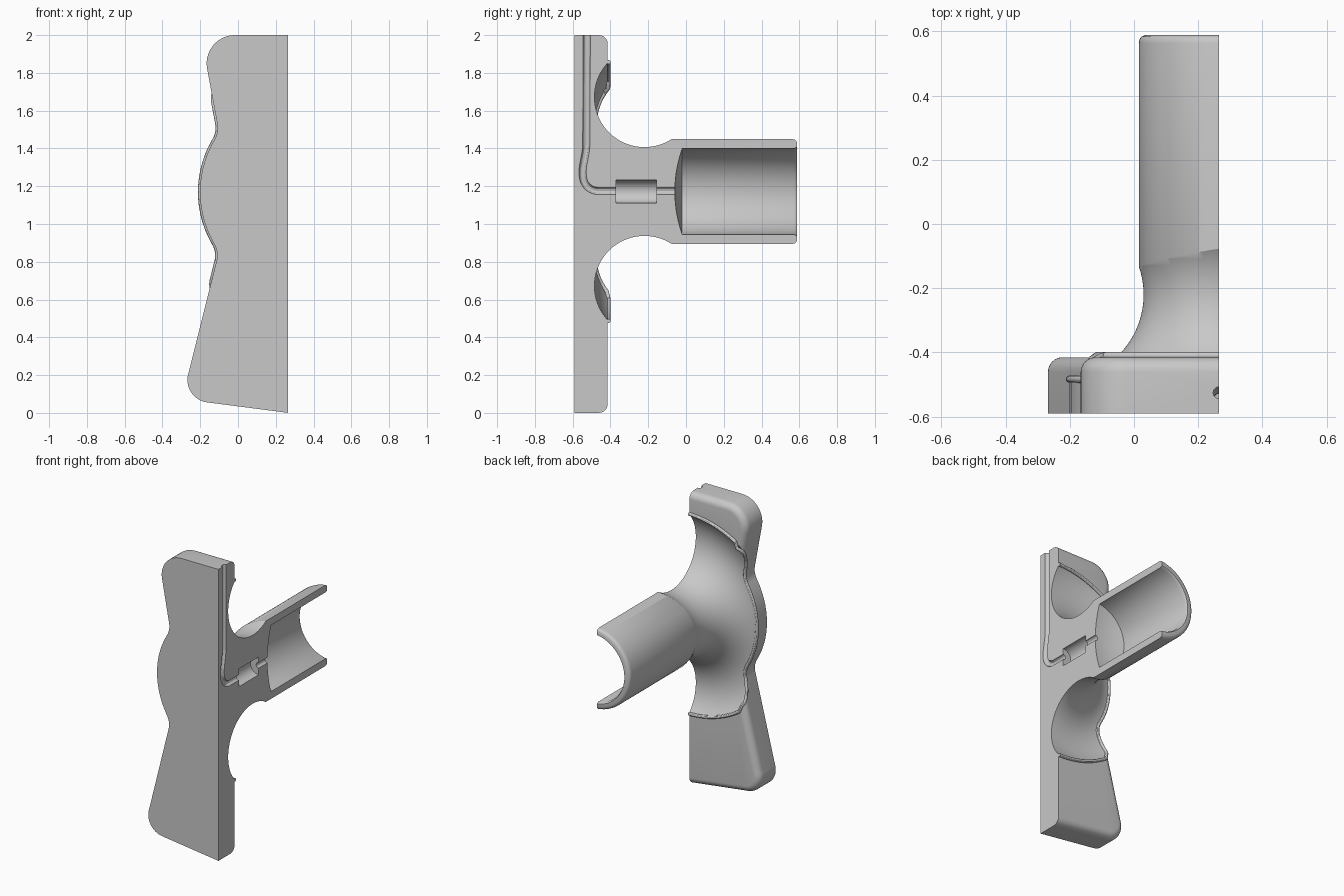
import bpy, bmesh, math
from mathutils import Vector

if "Cube" in bpy.data.objects:
    bpy.data.objects.remove(bpy.data.objects["Cube"])

CUT_X, AXIS_Z = 0.265, 1.172          # section plane and height of the grip axis
FRONT, BACK, EDGE = -0.59, -0.415, 0.045
RING, GROOVE, GROOVE_Y, LIP = 0.5, 0.265, -0.22, 0.685

grey = bpy.data.materials.new("light_grey")
grey.use_nodes = True
grey.diffuse_color = (0.58, 0.58, 0.58, 1)
grey.node_tree.nodes["Principled BSDF"].inputs["Base Color"].default_value = grey.diffuse_color


def link(name, bm):
    bmesh.ops.recalc_face_normals(bm, faces=bm.faces[:])
    mesh = bpy.data.meshes.new(name)
    bm.to_mesh(mesh)
    bm.free()
    obj = bpy.data.objects.new(name, mesh)
    bpy.context.collection.objects.link(obj)
    return obj


def fillet(corners, closed, steps=14):
    """Round the corners (a, b, radius) of a 2D path."""
    out, n = [], len(corners)
    for i, (a, b, r) in enumerate(corners):
        p = Vector((a, b))
        if r == 0 or (not closed and i in (0, n - 1)):
            out.append(p)
            continue
        u = (Vector(corners[i - 1][:2]) - p).normalized()
        v = (Vector(corners[(i + 1) % n][:2]) - p).normalized()
        half = u.angle(v) / 2
        centre = p + (u + v).normalized() * r / math.sin(half)
        start = p + u * r / math.tan(half) - centre
        sweep = math.pi - 2 * half
        sign = 1 if start.y * u.x - start.x * u.y > 0 else -1
        for k in range(steps + 1):
            t = sign * sweep * k / steps
            c, s = math.cos(t), math.sin(t)
            out.append(centre + Vector((start.x * c - start.y * s, start.x * s + start.y * c)))
    return out


def lathe(name, profile, x=CUT_X, z=AXIS_Z, steps=96):
    """Spin a (radius, y) profile around an axis along y."""
    bm = bmesh.new()
    verts = [bm.verts.new((x + r, y, z)) for r, y in profile]
    edges = [bm.edges.new(pair) for pair in zip(verts, verts[1:])]
    bmesh.ops.spin(bm, geom=verts + edges, cent=(x, 0, z), axis=(0, 1, 0),
                   angle=math.tau, steps=steps)
    bmesh.ops.remove_doubles(bm, verts=bm.verts[:], dist=0.0001)
    return link(name, bm)


def tube(name, points, radius):
    curve = bpy.data.curves.new(name, "CURVE")
    curve.dimensions = "3D"
    curve.bevel_depth, curve.bevel_resolution, curve.use_fill_caps = radius, 4, True
    spline = curve.splines.new("POLY")
    spline.points.add(len(points) - 1)
    for sp, p in zip(spline.points, points):
        sp.co = (*p, 1)
    temp = bpy.data.objects.new(name + "_path", curve)
    bpy.context.collection.objects.link(temp)
    bpy.context.view_layer.update()
    bm = bmesh.new()
    mesh = bpy.data.meshes.new_from_object(temp.evaluated_get(bpy.context.evaluated_depsgraph_get()))
    bm.from_mesh(mesh)
    bpy.data.objects.remove(temp)
    bmesh.ops.remove_doubles(bm, verts=bm.verts[:], dist=0.00001)
    return link(name, bm)


def combine(obj, tool, operation):
    mod = obj.modifiers.new("boolean", "BOOLEAN")
    mod.operation, mod.object, mod.solver = operation, tool, "EXACT"
    bpy.context.view_layer.update()
    mesh = bpy.data.meshes.new_from_object(obj.evaluated_get(bpy.context.evaluated_depsgraph_get()))
    obj.modifiers.clear()
    obj.data = mesh
    bpy.data.objects.remove(tool)


# Back plate: waisted outline with a bulge, rounded along its rear edge
outline = fillet([(0.6, 2, 0), (-0.196, 2, 0.15), (-0.102, 1.487, 0.12), (-0.281, 1.17, 0.54),
                  (-0.102, 0.851, 0.12), (-0.297, 0.073, 0.12), (0.6, -0.043, 0)], True)
bm = bmesh.new()
front = [bm.verts.new((p.x, FRONT, p.y)) for p in outline]
rear = [bm.verts.new((p.x, BACK, p.y)) for p in outline]
bm.faces.new(front)
bm.faces.new(rear[::-1])
for i in range(len(outline)):
    bm.faces.new((front[i - 1], front[i], rear[i], rear[i - 1]))
bmesh.ops.recalc_face_normals(bm, faces=bm.faces[:])
rim = [e for e in bm.edges if all(v.co.y > BACK - 0.001 for v in e.verts)]
bmesh.ops.bevel(bm, geom=rim, offset=EDGE, segments=6, profile=0.5, affect="EDGES")
body = link("sectioned_body", bm)

# Neck and round grip, then the concave ring scooped around the neck
combine(body, lathe("neck", [(0, -0.48), (0.49, -0.48), (0.49, -0.2), (0, -0.2)]), "UNION")
grip = [(0, -0.5), (0.279, -0.5), (0.279, 0.563), (0.277, 0.575), (0.271, 0.583), (0.26, 0.588), (0, 0.588)]
combine(body, lathe("grip", grip, x=0.294), "UNION")
bpy.ops.mesh.primitive_torus_add(major_radius=RING, minor_radius=GROOVE, major_segments=128,
                                 minor_segments=72, location=(CUT_X, GROOVE_Y, AXIS_Z),
                                 rotation=(math.pi / 2, 0, 0))
combine(body, bpy.context.object, "DIFFERENCE")

# Bore with a shallow domed end
bore = [(0.2295 * k / 6, -0.06 + 0.04 * (k / 6) ** 2) for k in range(7)]
bore += [(0.2295, 0.572), (0.234, 0.582), (0.245, 0.6), (0, 0.6)]
combine(body, lathe("bore", bore, x=0.294), "DIFFERENCE")

# Cable channel and its wider chamber
path = fillet([(-0.525, 2.1, 0), (-0.528, 1.4, 0.3), (-0.55, 1.28, 0.2),
               (-0.535, 1.175, 0.08), (0, 1.175, 0)], False, 8)
combine(body, tube("channel", [(CUT_X, p.x, p.y) for p in path], 0.019), "DIFFERENCE")
chamber = [(0, -0.37), (0.061, -0.37), (0.061, -0.155), (0, -0.155)]
combine(body, lathe("chamber", chamber, steps=40), "DIFFERENCE")

# Flat section face
bm = bmesh.new()
bmesh.ops.create_cube(bm, size=4)
bmesh.ops.translate(bm, verts=bm.verts[:], vec=(CUT_X + 2, 0, 1))
combine(body, link("section_box", bm), "DIFFERENCE")


# Thin bead along the border of the scoop
def scoop_y(r):
    return GROOVE_Y - math.sqrt(GROOVE ** 2 - (r - RING) ** 2)


side = []
for p, q in zip(outline, outline[1:]):
    count = max(1, int((q - p).length / 0.02))
    for k in range(count):
        s = p.lerp(q, k / count)
        r = math.hypot(s.x - CUT_X, s.y - AXIS_Z)
        if s.x < CUT_X and r < LIP:
            y = scoop_y(r)
            h = min(EDGE, max(0, y - BACK + EDGE))
            side.append(Vector((s.x + EDGE - math.sqrt(EDGE ** 2 - h ** 2), y, s.y)))


def lip_arc(end, up):
    start = math.atan2(end.z - AXIS_Z, CUT_X - end.x)
    angles = [start + (up * math.pi / 2 - start) * k / 24 for k in range(2, 25)]
    return [Vector((CUT_X - LIP * math.cos(a), scoop_y(LIP), AXIS_Z + LIP * math.sin(a))) for a in angles]


points = lip_arc(side[0], 1)[::-1] + side + lip_arc(side[-1], -1)
bead = tube("scoop_bead", points, 0.011)

for obj in (body, bead):
    obj.data.materials.clear()
    obj.data.materials.append(grey)
    for poly in obj.data.polygons:
        poly.material_index = 0
    bpy.ops.object.select_all(action="DESELECT")
    obj.select_set(True)
    bpy.context.view_layer.objects.active = obj
    bpy.ops.object.shade_smooth_by_angle(angle=math.radians(30))
